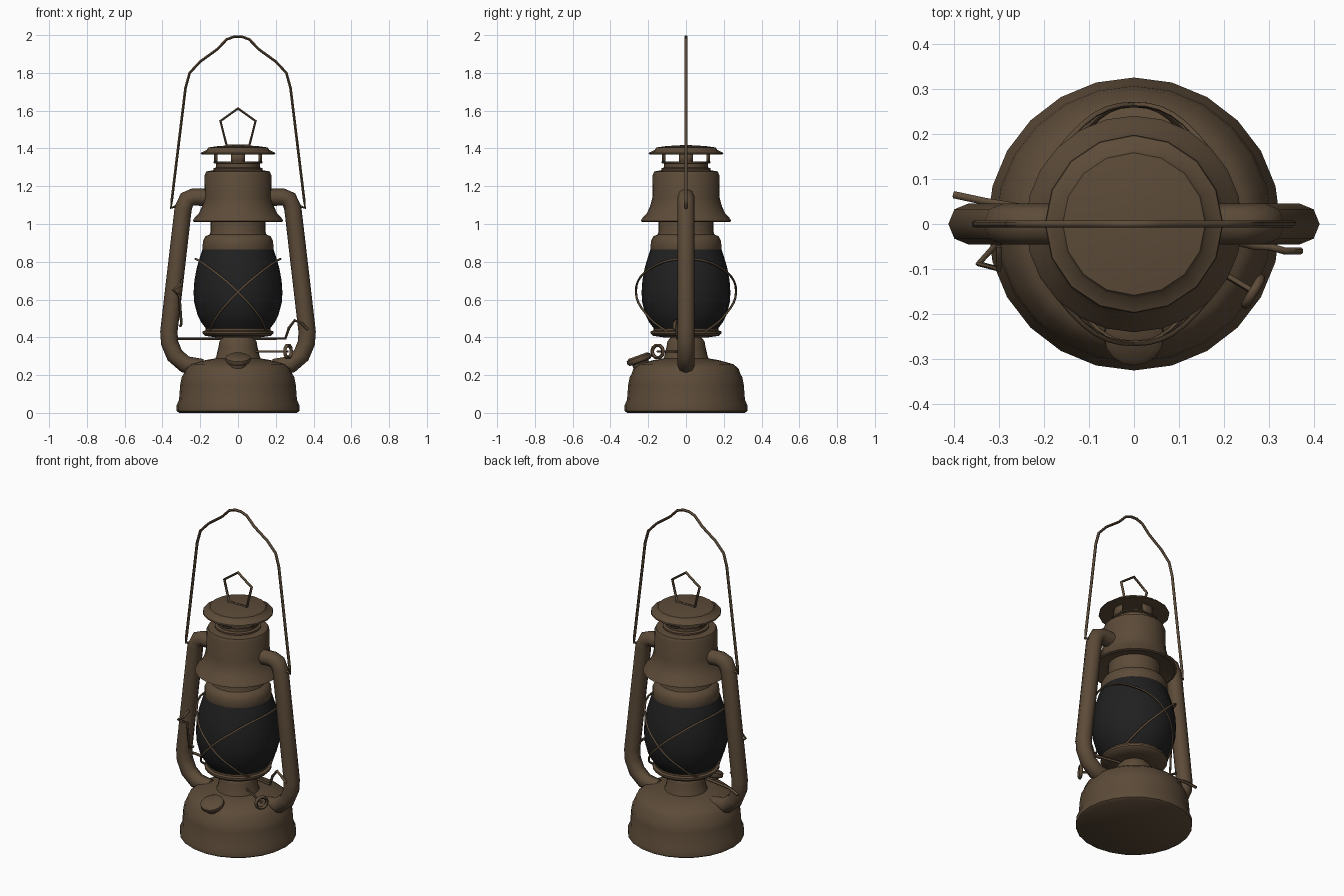
import bpy, bmesh, math
from mathutils import Vector

cube = bpy.data.objects.get("Cube")
if cube:
    bpy.data.objects.remove(cube)


def material(name, color, rough):
    m = bpy.data.materials.new(name)
    m.use_nodes = True
    m.diffuse_color = (*color, 1)
    bsdf = m.node_tree.nodes["Principled BSDF"]
    bsdf.inputs["Base Color"].default_value = (*color, 1)
    bsdf.inputs["Roughness"].default_value = rough
    return m


BRONZE = material("aged bronze", (0.107, 0.07, 0.04), 0.6)
GLASS = material("smoked glass", (0.0145, 0.0145, 0.015), 0.4)


def finish(name, mesh, mat, angle=40):
    obj = bpy.data.objects.new(name, mesh)
    bpy.context.collection.objects.link(obj)
    mesh.materials.clear()
    mesh.materials.append(mat)
    bpy.ops.object.select_all(action='DESELECT')
    obj.select_set(True)
    bpy.context.view_layer.objects.active = obj
    bpy.ops.object.shade_smooth_by_angle(angle=math.radians(angle))
    return obj


def lathe(name, profile, mat=BRONZE, sides=24):
    """Turn a (radius, height) profile, listed bottom to top, and cap its ends."""
    bm = bmesh.new()
    rings = []
    for r, z in profile:
        rings.append([bm.verts.new((r * math.cos(a), r * math.sin(a), z))
                      for a in (math.tau * i / sides for i in range(sides))])
    for low, high in zip(rings, rings[1:]):
        for i in range(sides):
            j = (i + 1) % sides
            bm.faces.new((low[i], low[j], high[j], high[i]))
    bm.faces.new(rings[0][::-1])
    bm.faces.new(rings[-1])
    mesh = bpy.data.meshes.new(name)
    bm.to_mesh(mesh)
    bm.free()
    return finish(name, mesh, mat)


def sweep(name, points, radius, closed=False, smooth=False, res=1):
    """Sweep a round section along a path and keep the result as a mesh."""
    curve = bpy.data.curves.new(name, 'CURVE')
    curve.dimensions = '3D'
    curve.bevel_depth = radius
    curve.bevel_resolution = res
    curve.use_fill_caps = True
    if smooth:
        spline = curve.splines.new('BEZIER')
        spline.bezier_points.add(len(points) - 1)
        for bp, p in zip(spline.bezier_points, points):
            bp.co = p
            bp.handle_left_type = bp.handle_right_type = 'AUTO'
        spline.resolution_u = 5
    else:
        spline = curve.splines.new('POLY')
        spline.points.add(len(points) - 1)
        for sp, p in zip(spline.points, points):
            sp.co = (*p, 1)
    spline.use_cyclic_u = closed
    temp = bpy.data.objects.new(name + "_path", curve)
    bpy.context.collection.objects.link(temp)
    bpy.context.view_layer.update()
    mesh = bpy.data.meshes.new_from_object(temp.evaluated_get(bpy.context.evaluated_depsgraph_get()))
    bpy.data.objects.remove(temp)
    return finish(name, mesh, BRONZE, 60)


def flip(points, axis):
    return [tuple(-c if i == axis else c for i, c in enumerate(p)) for p in points]


# Fuel tank
lathe("fuel_tank", [(.31, 0), (.325, .01), (.325, .04), (.312, .07), (.306, .15), (.298, .19),
                    (.288, .205), (.278, .235), (.25, .258), (.17, .28), (.11, .29)])

# Burner and the plate that carries the globe
lathe("burner", [(.125, .275), (.115, .30), (.103, .35), (.098, .38), (.08, .40), (.07, .42)])
lathe("globe_plate", [(.12, .40), (.175, .408), (.187, .42), (.187, .432), (.172, .437),
                      (.172, .448)])

# Globe
lathe("globe", [(.165, .44), (.195, .48), (.215, .52), (.233, .59), (.235, .64), (.231, .70),
                (.218, .77), (.20, .83), (.188, .865)], GLASS)

# Collar and chimney hood
lathe("globe_collar", [(.185, .855), (.188, .862), (.186, .91), (.172, .935), (.15, .945),
                       (.145, .96), (.145, 1.05)])
lathe("hood", [(.14, 1.035), (.23, 1.01), (.24, 1.015), (.232, 1.03), (.205, 1.06), (.188, 1.10),
               (.178, 1.14), (.176, 1.26), (.168, 1.278), (.13, 1.285)])

# Vent: lower ring, four curved posts and the cap
lathe("vent_ring", [(.115, 1.28), (.13, 1.285), (.13, 1.295), (.116, 1.30), (.116, 1.32),
                    (.13, 1.323), (.13, 1.33)])
bm = bmesh.new()
for k in range(4):
    grid = []
    for z in (1.32, 1.38):
        grid.append([bm.verts.new((.127 * math.cos(a), .127 * math.sin(a), z))
                     for a in (k * math.pi / 2 + d for d in (-.3, -.1, .1, .3))])
    for i in range(3):
        bm.faces.new((grid[0][i], grid[0][i + 1], grid[1][i + 1], grid[1][i]))
mesh = bpy.data.meshes.new("vent_posts")
bm.to_mesh(mesh)
bm.free()
posts = finish("vent_posts", mesh, BRONZE)
solid = posts.modifiers.new("thickness", 'SOLIDIFY')
solid.thickness = .012
lathe("vent_cap", [(.12, 1.375), (.185, 1.368), (.198, 1.37), (.196, 1.377), (.165, 1.392),
                   (.158, 1.405), (.10, 1.413), (.03, 1.417)], sides=16)

# Lifting ring on the cap
ring = [(-.06, 0, 1.415), (-.093, 0, 1.545), (0, 0, 1.612), (.093, 0, 1.545), (.06, 0, 1.415)]
sweep("lifting_ring", ring, .008, closed=True)

# Carrying bail, mirrored about its peak
half = [(-.325, 0, 1.095), (-.355, 0, 1.085), (-.35, 0, 1.13), (-.278, 0, 1.72), (-.256, 0, 1.80),
        (-.20, 0, 1.86), (-.11, 0, 1.925), (-.06, 0, 1.977), (-.02, 0, 1.992)]
sweep("carrying_bail", half + flip(half, 0)[::-1], .008)

# Side air tubes with their bail pegs
tube = [(-.15, 0, 1.14), (-.235, 0, 1.143), (-.27, 0, 1.13), (-.29, 0, 1.085), (-.33, 0, .74),
        (-.366, 0, .43), (-.362, 0, .37), (-.335, 0, .305), (-.28, 0, .257), (-.19, 0, .24)]
for side, path in (("right", tube), ("left", flip(tube, 0))):
    sweep(side + "_air_tube", path, .046, res=2)

# Guard wires crossing over the globe, front and back
front = [(.15, -.10, .43), (.12, -.19, .50), (0, -.265, .64), (-.14, -.195, .76)]
guard = front + [(-.225, 0, .815)] + flip(front, 1)[::-1]
sweep("guard_wire_a", guard, .006, smooth=True)
sweep("guard_wire_b", flip(guard, 0), .006, smooth=True)

# Globe lifter: cross bar with a bent lever, plus the latch on the right tube
sweep("lifter_bar", [(-.40, .065, .375), (-.33, .05, .393), (.25, -.045, .393), (.27, -.05, .45),
                     (.30, -.05, .49), (.335, -.06, .475), (.37, -.06, .44)], .008)
sweep("lifter_latch", [(-.305, 0, .46), (-.30, -.045, .47), (-.31, -.05, .62), (-.345, -.088, .65),
                       (-.30, -.10, .68), (-.30, -.05, .70)], .007)

# Wick shaft and its ring shaped knob
start, end = Vector((.08, -.04, .325)), Vector((.265, -.15, .325))
sweep("wick_shaft", [start, end], .007)
along = (end - start).normalized()
across = along.cross(Vector((0, 0, 1)))
knob = [end + across * .034 * math.cos(a) + Vector((0, 0, .034 * math.sin(a)))
        for a in (math.tau * i / 10 for i in range(10))]
sweep("wick_knob", knob, .010, closed=True)

# Filler neck and cap, leaning forward on the tank shoulder
filler = lathe("filler_cap", [(.045, -.06), (.045, -.01), (.062, -.005), (.068, .005), (.066, .02),
                              (.05, .03)], sides=16)
filler.location = (0, -.245, .275)
filler.rotation_euler = (math.radians(20), 0, 0)
